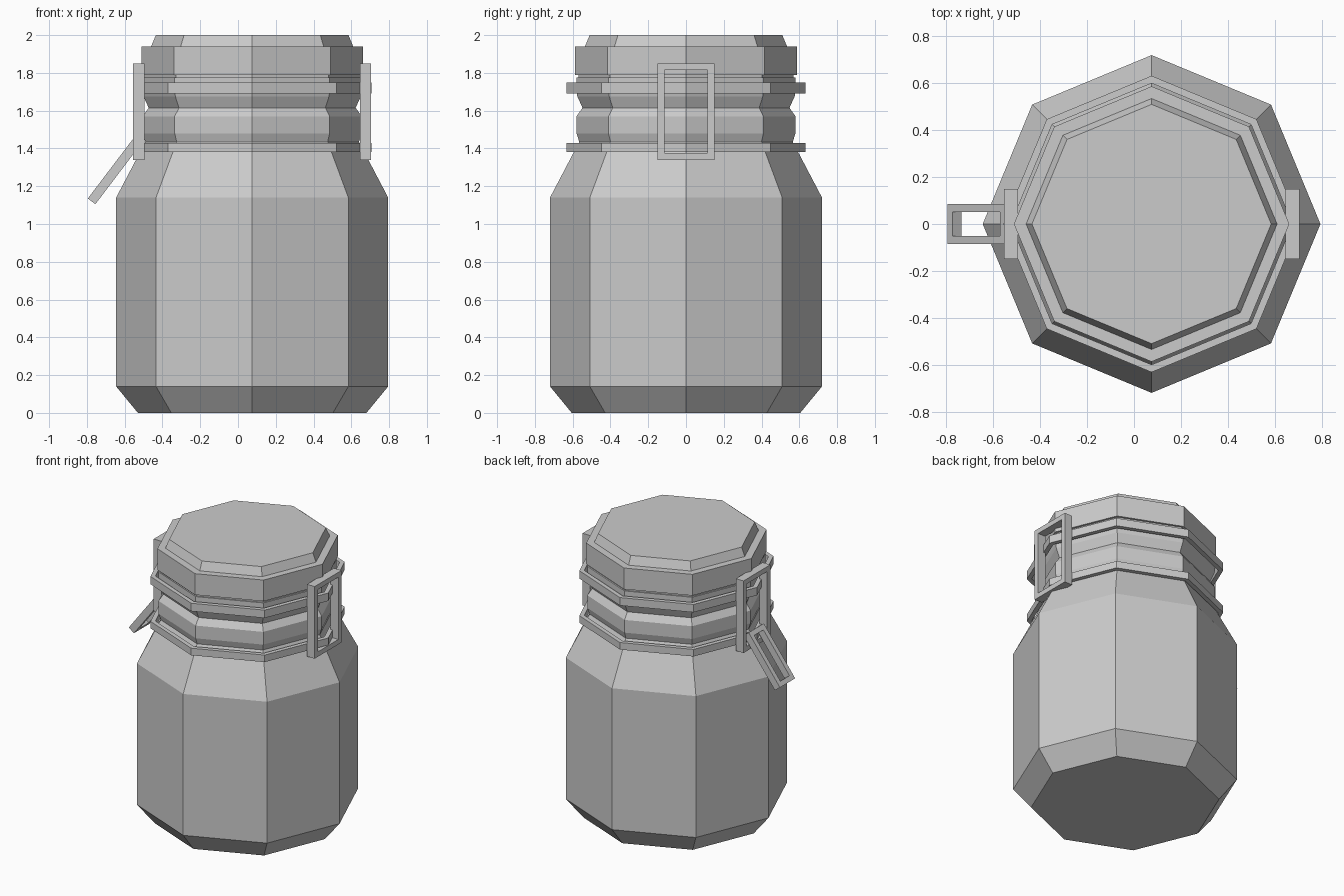
import bpy, bmesh, math
from mathutils import Matrix, Vector

if "Cube" in bpy.data.objects:
    bpy.data.objects.remove(bpy.data.objects["Cube"])

CX = 0.075   # axis of the jar
SIDES = 8


def finish(name, bm, matrix=Matrix()):
    bmesh.ops.recalc_face_normals(bm, faces=bm.faces)
    me = bpy.data.meshes.new(name)
    bm.to_mesh(me)
    bm.free()
    ob = bpy.data.objects.new(name, me)
    bpy.context.collection.objects.link(ob)
    ob.matrix_world = matrix
    return ob


def lathe(name, profile, closed=False):
    """Turn (radius, z) points into an eight-sided solid, or a ring if closed."""
    bm = bmesh.new()
    loops = []
    for r, z in profile:
        loops.append([bm.verts.new((r * math.cos(i * math.tau / SIDES),
                                    r * math.sin(i * math.tau / SIDES), z))
                      for i in range(SIDES)])
    pairs = list(zip(loops, loops[1:]))
    if closed:
        pairs.append((loops[-1], loops[0]))
    else:
        bm.faces.new(loops[0])
        bm.faces.new(loops[-1])
    for a, b in pairs:
        for i in range(SIDES):
            j = (i + 1) % SIDES
            bm.faces.new((a[i], a[j], b[j], b[i]))
    return finish(name, bm, Matrix.Translation((CX, 0, 0)))


def frame(name, half_w, half_h, bar, depth, matrix):
    """Rectangular frame in the local y-z plane, depth along x."""
    bm = bmesh.new()
    corners = ((-1, -1), (1, -1), (1, 1), (-1, 1))
    loops = []
    for x, inset in ((-depth / 2, 0), (depth / 2, 0), (depth / 2, bar), (-depth / 2, bar)):
        loops.append([bm.verts.new((x, sy * (half_w - inset), sz * (half_h - inset)))
                      for sy, sz in corners])
    for k in range(4):
        a, b = loops[k], loops[(k + 1) % 4]
        for i in range(4):
            j = (i + 1) % 4
            bm.faces.new((a[i], a[j], b[j], b[i]))
    return finish(name, bm, matrix)


# Jar with ribbed neck
lathe("jar_body", [(0.605, 0), (0.72, 0.14), (0.72, 1.14), (0.594, 1.38),
                   (0.565, 1.435), (0.58, 1.48), (0.58, 1.57), (0.548, 1.615),
                   (0.575, 1.675), (0.58, 1.70), (0.58, 1.775)])

# Seal and stepped lid
lathe("seal", [(0.57, 1.77), (0.57, 1.795)])
lathe("lid", [(0.587, 1.79), (0.587, 1.94), (0.535, 1.94), (0.51, 2.0)])

# Retaining rings standing off the neck
for label, z0, z1 in (("lower", 1.38, 1.43), ("upper", 1.692, 1.748)):
    lathe(label + "_ring", [(0.60, z0), (0.632, z0), (0.632, z1), (0.60, z1)], closed=True)

# Clasp frames on both sides
for label, s in (("right", 1), ("left", -1)):
    frame(label + "_clasp", 0.15, 0.255, 0.035, 0.06,
          Matrix.Translation((CX + s * 0.60, 0, 1.595)))

# Tilted lever on the left clasp
low, high = Vector((-0.775, 0, 1.12)), Vector((-0.53, 0, 1.443))
d = high - low
frame("lever", 0.085, d.length / 2, 0.034, 0.05,
      Matrix.Translation((low + high) / 2) @ Matrix.Rotation(math.atan2(d.x, d.z), 4, 'Y'))
